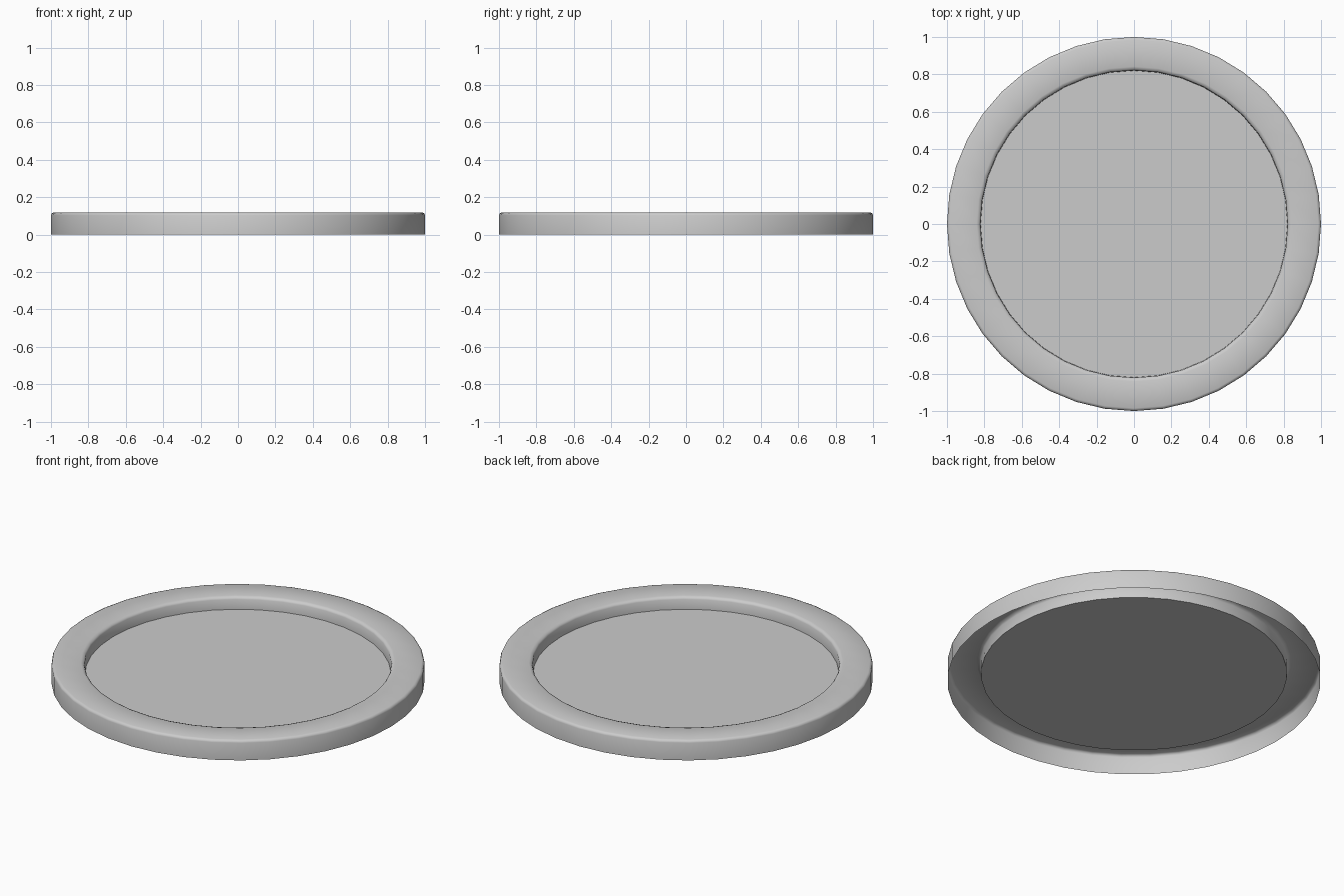
import bpy, bmesh, math

if "Cube" in bpy.data.objects:
    bpy.data.objects.remove(bpy.data.objects["Cube"])

SIDES = 40

def lathe(name, profile, cap_last=False):
    """Spin (radius, z) points around z as an open sheet."""
    bm = bmesh.new()
    rings = [[bm.verts.new((r * math.cos(2 * math.pi * i / SIDES),
                            r * math.sin(2 * math.pi * i / SIDES), z))
              for i in range(SIDES)] for r, z in profile]
    for a, b in zip(rings, rings[1:]):
        for i in range(SIDES):
            j = (i + 1) % SIDES
            bm.faces.new((a[i], a[j], b[j], b[i]))
    if cap_last:
        bm.faces.new(rings[-1])
    mesh = bpy.data.meshes.new(name)
    bm.to_mesh(mesh)
    bm.free()
    obj = bpy.data.objects.new(name, mesh)
    bpy.context.collection.objects.link(obj)
    bpy.context.view_layer.objects.active = obj
    obj.select_set(True)
    bpy.ops.object.shade_smooth_by_angle(angle=math.radians(60))
    obj.select_set(False)
    return obj

# Hollow rim, open underneath, with softened edges, and its recessed flat floor
lathe("rimmed_tray", [
    (1.0, 0.0), (1.0, 0.103), (0.996, 0.113), (0.985, 0.118),
    (0.842, 0.118), (0.828, 0.113), (0.822, 0.103), (0.82, 0.045),
], cap_last=True)
